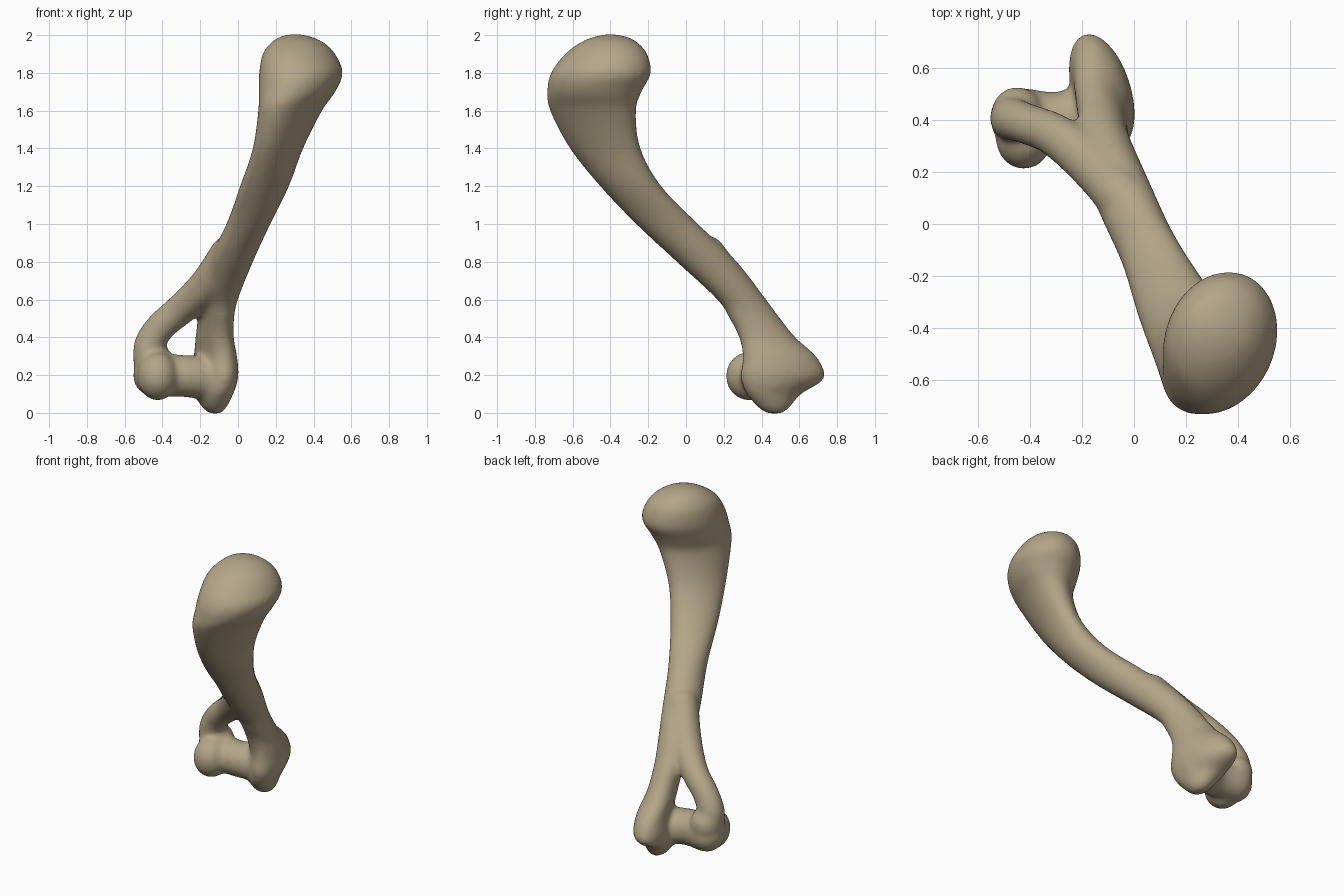
import bpy, bmesh, math
from mathutils import Matrix, Vector

bm = bmesh.new()


def smooth_path(rows, steps):
    """Catmull-Rom interpolation through rows of numbers."""
    p = [rows[0]] + rows + [rows[-1]]
    out = []
    for i in range(1, len(p) - 2):
        for s in range(steps):
            t = s / steps
            out.append([0.5 * (2 * b + (c - a) * t + (2 * a - 5 * b + 4 * c - d) * t * t
                               + (3 * b - a - 3 * c + d) * t ** 3)
                        for a, b, c, d in zip(*p[i - 1:i + 3])])
    return out + [rows[-1]]


def ball(centre, radii):
    m = Matrix.Translation(Vector(centre)) @ Matrix.Diagonal((*radii, 1))
    bmesh.ops.create_icosphere(bm, subdivisions=3, radius=1, matrix=m)


def rod(rows, steps=10):
    """Rows of x, y, z, radius."""
    for x, y, z, r in smooth_path(rows, steps):
        ball((x, y, z), (r, r, r))


def loft(rows, steps=5, sides=40):
    """Rows of z, left, right, front, back, skew: horizontal skewed ellipses."""
    rings = []
    for z, x0, x1, y0, y1, k in smooth_path(rows, steps):
        d = math.asin(k)
        rings.append([bm.verts.new(((x0 + x1) / 2 + (x1 - x0) / 2 * math.cos(a),
                                    (y0 + y1) / 2 + (y1 - y0) / 2 * math.sin(a + d), z))
                      for a in (2 * math.pi * i / sides for i in range(sides))])
    for a, b in zip(rings, rings[1:]):
        for i in range(sides):
            j = (i + 1) % sides
            bm.faces.new((a[i], a[j], b[j], b[i]))
    bm.faces.new(rings[0][::-1])
    bm.faces.new(rings[-1])


# shaft with the inner knuckle below and the head above
loft([
    (-0.003, -0.15, -0.09, 0.43, 0.51, 0),
    (0.03, -0.19, -0.06, 0.38, 0.55, -0.1),
    (0.10, -0.235, -0.025, 0.32, 0.61, -0.3),
    (0.16, -0.25, -0.005, 0.295, 0.71, -0.4),
    (0.21, -0.25, 0.003, 0.29, 0.735, -0.4),
    (0.30, -0.235, -0.005, 0.30, 0.69, -0.4),
    (0.40, -0.225, -0.022, 0.28, 0.58, -0.35),
    (0.50, -0.215, -0.02, 0.23, 0.50, -0.3),
    (0.60, -0.215, 0.00, 0.165, 0.425, -0.25),
    (0.80, -0.16, 0.08, -0.05, 0.27, -0.25),
    (1.00, -0.062, 0.172, -0.265, 0.065, -0.2),
    (1.20, 0.01, 0.27, -0.455, -0.13, 0.1),
    (1.40, 0.078, 0.345, -0.615, -0.24, 0.35),
    (1.60, 0.107, 0.445, -0.72, -0.265, 0.35),
    (1.70, 0.11, 0.515, -0.735, -0.235, 0.2),
    (1.80, 0.112, 0.555, -0.715, -0.185, 0.15),
    (1.90, 0.13, 0.515, -0.64, -0.205, 0.15),
    (1.96, 0.175, 0.455, -0.56, -0.255, 0.1),
    (1.99, 0.22, 0.39, -0.49, -0.31, 0),
    (2.003, 0.27, 0.34, -0.43, -0.37, 0),
])

# strut curving round the opening to the outer knuckle
rod([
    (-0.05, 0.11, 0.84, 0.10), (-0.16, 0.23, 0.68, 0.097),
    (-0.30, 0.34, 0.55, 0.084), (-0.41, 0.385, 0.455, 0.08),
    (-0.467, 0.405, 0.36, 0.084), (-0.46, 0.41, 0.27, 0.095),
])

# bar joining both knuckles under the opening
rod([(-0.44, 0.41, 0.20, 0.117), (-0.28, 0.40, 0.195, 0.112), (-0.12, 0.45, 0.18, 0.12)])

# outer knuckle
ball((-0.425, 0.335, 0.195), (0.11, 0.125, 0.13))
ball((-0.45, 0.42, 0.27), (0.103, 0.11, 0.11))

mesh = bpy.data.meshes.new("arm_bone")
bm.to_mesh(mesh)
bm.free()
bone = bpy.data.objects.new("arm_bone", mesh)
bpy.context.collection.objects.link(bone)

mat = bpy.data.materials.new("bone_tan")
mat.diffuse_color = (0.46, 0.38, 0.25, 1)
mesh.materials.append(mat)

# fuse the parts into one soft skin
fuse = bone.modifiers.new("fuse", 'REMESH')
fuse.mode = 'VOXEL'
fuse.voxel_size = 0.014
fuse.use_smooth_shade = True
soft = bone.modifiers.new("soften", 'SMOOTH')
soft.factor = 0.5
soft.iterations = 12
